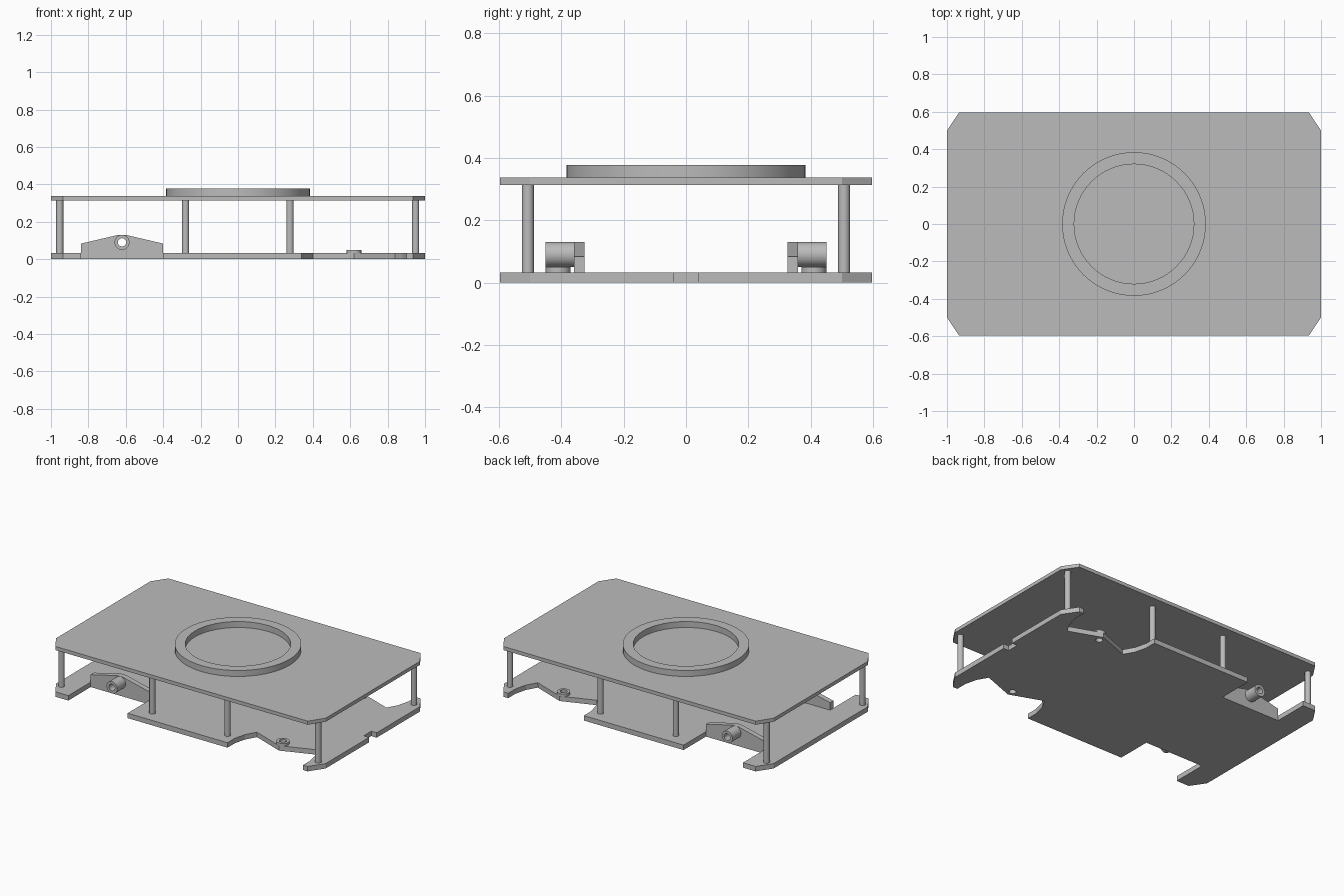
import bpy, bmesh, math
from mathutils import Matrix, Vector

cube = bpy.data.objects.get("Cube")
if cube:
    bpy.data.objects.remove(cube, do_unlink=True)

GREY = (0.5, 0.5, 0.5, 1)
metal = bpy.data.materials.new("plain_grey")
metal.use_nodes = True
metal.diffuse_color = GREY
metal.node_tree.nodes["Principled BSDF"].inputs["Base Color"].default_value = GREY

ALONG_Y = Matrix.Rotation(math.pi / 2, 4, 'X')  # turns local z to -y


def finish(name, bm, smooth=False):
    bmesh.ops.recalc_face_normals(bm, faces=bm.faces)
    mesh = bpy.data.meshes.new(name)
    bm.to_mesh(mesh)
    bm.free()
    mesh.materials.append(metal)
    obj = bpy.data.objects.new(name, mesh)
    bpy.context.collection.objects.link(obj)
    if smooth:
        bpy.ops.object.select_all(action='DESELECT')
        obj.select_set(True)
        bpy.context.view_layer.objects.active = obj
        bpy.ops.object.shade_smooth_by_angle(angle=math.radians(30))
    return obj


def prism(name, outline, low, high, turn=Matrix()):
    """Extrude a flat outline between two heights."""
    bm = bmesh.new()
    face = bm.faces.new([bm.verts.new((x, y, low)) for x, y in outline])
    out = bmesh.ops.extrude_face_region(bm, geom=[face])
    top = [v for v in out["geom"] if isinstance(v, bmesh.types.BMVert)]
    bmesh.ops.translate(bm, verts=top, vec=(0, 0, high - low))
    bm.transform(turn)
    return finish(name, bm)


def tube(name, place, outer, inner, length, turn=Matrix(), sides=32):
    """Hollow or solid cylinder from place along the turned z axis."""
    bm = bmesh.new()
    profile = [(inner, 0), (outer, 0), (outer, length), (inner, length)]
    verts = [bm.verts.new((r, 0, z)) for r, z in profile]
    edges = [bm.edges.new((verts[i], verts[(i + 1) % 4])) for i in range(4 if inner else 3)]
    bmesh.ops.spin(bm, geom=verts + edges, axis=(0, 0, 1), cent=(0, 0, 0),
                   angle=math.tau, steps=sides, use_duplicate=False)
    bmesh.ops.remove_doubles(bm, verts=bm.verts, dist=1e-5)
    bm.transform(Matrix.Translation(Vector(place)) @ turn)
    return finish(name, bm, True)


def drill(target, place, radius, length, turn=Matrix()):
    """Cut a round hole and remove the cutter again."""
    cutter = tube("hole_cutter", place, radius, 0, length, turn)
    cutter.hide_render = True
    mod = target.modifiers.new("hole", 'BOOLEAN')
    mod.operation, mod.solver, mod.object = 'DIFFERENCE', 'EXACT', cutter
    bpy.context.view_layer.objects.active = target
    bpy.ops.object.modifier_apply(modifier=mod.name)
    bpy.data.objects.remove(cutter, do_unlink=True)


def mirrored(half):
    """Close a front half outline with its copy across y."""
    return half + [(x, -y) for x, y in reversed(half)]


BASE, DECK_LOW, DECK = 0.033, 0.313, 0.337
WHEEL_X, HUB_Y, AXLE_Z = 0.62, 0.41, 0.09
HUB_R, HOLE_R = 0.04, 0.022

# Upper deck with clipped corners and the raised ring
prism("upper_deck", mirrored([(-1, -.5), (-.935, -.597), (.935, -.597), (1, -.5)]), DECK_LOW, DECK)
tube("turret_ring", (0, 0, DECK), .384, .32, .04, sides=64)

# Lower plate: square bays at one end, curved bays and a notch at the other
arch = [(-.28, -.597), (-.28, -.52), (-.26, -.44), (-.22, -.37)]
bay = arch + [(0, -.452)] + [(-x, y) for x, y in reversed(arch)]
front = [(-1, -.5), (-.935, -.597), (-.84, -.597), (-.84, -.36), (-.4, -.36), (-.4, -.597)]
front += [(x + WHEEL_X, y) for x, y in bay]
front += [(.935, -.597), (1, -.5), (1, -.04), (.96, -.04)]
lower_plate = prism("lower_plate", mirrored(front), 0, BASE)

# Axle brackets and hubs on both sides
bracket_shape = [(-.84, BASE), (-.4, BASE), (-.4, .083),
                 (-WHEEL_X + .02, .13), (-WHEEL_X - .02, .13), (-.84, .083)]
for side, label in ((-1, "front"), (1, "back")):
    inner, outer = sorted((-side * .325, -side * .36))
    bracket = prism(label + "_axle_bracket", bracket_shape, inner, outer, ALONG_Y)
    drill(bracket, (-WHEEL_X, side * .34 + .1, AXLE_Z), HOLE_R, .2, ALONG_Y)
    start = .45 if side > 0 else -.36
    tube(label + "_axle_tube", (-WHEEL_X, start, AXLE_Z), HUB_R, HOLE_R, .09, ALONG_Y)
    drill(lower_plate, (WHEEL_X, side * HUB_Y, -.1), HOLE_R, .3)
    tube(label + "_caster_hub", (WHEEL_X, side * HUB_Y, BASE), HUB_R, HOLE_R, .017)

    # Posts between the plates
    for number, x in enumerate((-.953, -.28, .278, .95), 1):
        tube(f"{label}_post_{number}", (x, side * .507, BASE), .019, 0, DECK_LOW - BASE, sides=24)
